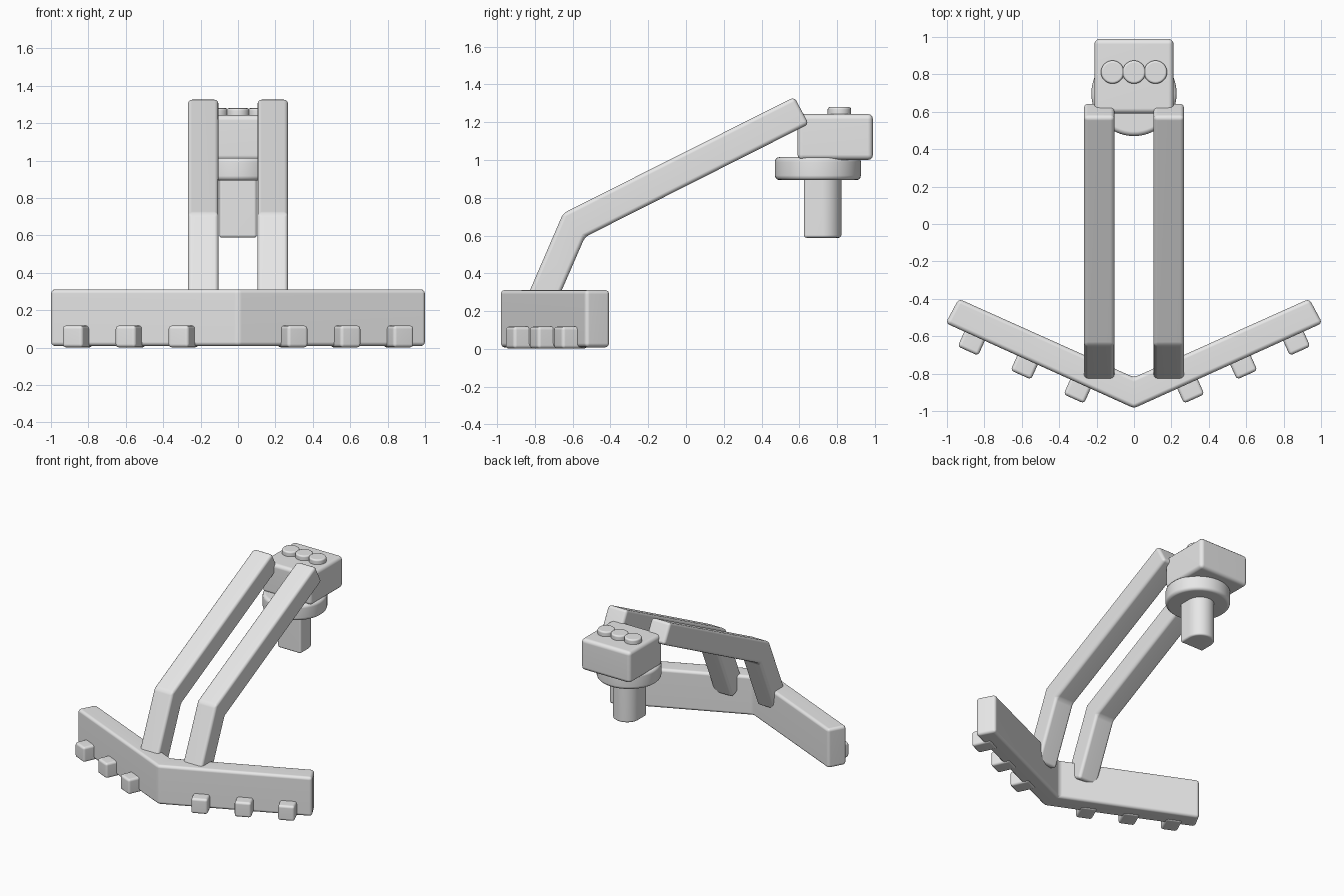
import bpy, bmesh
from math import cos, sin, pi, radians, atan2
from mathutils import Vector, Matrix

cube = bpy.data.objects.get("Cube")
if cube:
    bpy.data.objects.remove(cube, do_unlink=True)

GREY = (0.8, 0.8, 0.8, 1.0)
grey = bpy.data.materials.new("plain grey")
grey.use_nodes = True
grey.diffuse_color = GREY
grey.node_tree.nodes["Principled BSDF"].inputs["Base Color"].default_value = GREY


def prism(name, outline, low, high, along="z", bevel=0.022):
    """Extrude an outline from low to high, then round its sharp edges.
    along 'z': outline is (x, y); along 'x': outline is (y, z)."""
    bm = bmesh.new()

    def place(p, h):
        return (p[0], p[1], h) if along == "z" else (h, p[0], p[1])

    face = bm.faces.new([bm.verts.new(place(p, low)) for p in outline])
    top = bmesh.ops.extrude_face_region(bm, geom=[face])["geom"]
    shift = Vector(place((0, 0), high - low))
    bmesh.ops.translate(bm, vec=shift, verts=[v for v in top if isinstance(v, bmesh.types.BMVert)])
    bmesh.ops.recalc_face_normals(bm, faces=bm.faces)
    edges = [e for e in bm.edges if e.calc_face_angle(0) > radians(30)]
    bmesh.ops.bevel(bm, geom=edges, offset=bevel, segments=3, profile=0.5,
                    affect="EDGES", clamp_overlap=True)
    bmesh.ops.recalc_face_normals(bm, faces=bm.faces)
    mesh = bpy.data.meshes.new(name)
    bm.to_mesh(mesh)
    bm.free()
    mesh.materials.append(grey)
    ob = bpy.data.objects.new(name, mesh)
    bpy.context.scene.collection.objects.link(ob)
    bpy.ops.object.select_all(action="DESELECT")
    ob.select_set(True)
    bpy.context.view_layer.objects.active = ob
    bpy.ops.object.shade_smooth_by_angle(angle=radians(45))
    ob.modifiers.new("even shading", "WEIGHTED_NORMAL").keep_sharp = True
    return ob


def circle(x, y, r, start=0, sweep=2 * pi, n=40):
    steps = n if sweep > 6 else n + 1
    return [(x + r * cos(start + sweep * i / n), y + r * sin(start + sweep * i / n))
            for i in range(steps)]


def box(w, d, y):
    return [(-w, y), (w, y), (w, y + d), (-w, y + d)]


# V-shaped blade
half = [(0, -0.985), (1.007, -0.53), (0.937, -0.4), (0, -0.82)]
blade = half + [(-x, y) for x, y in half[2:0:-1]]
prism("blade", blade, 0.008, 0.312)

# Teeth along the outer face of each wing
slant = atan2(0.45, 1)
for side, label in ((1, "left"), (-1, "right")):
    for i in range(3):
        centre = Vector((0.322 + 0.283 * i, -0.935 + 0.128 * i))
        turn = Matrix.Rotation(slant, 2)
        corners = [centre + turn @ Vector((a * 0.06, b))
                   for a, b in ((-1, 0), (1, 0), (1, 0.15), (-1, 0.15))]
        prism(f"{label}_tooth_{i + 1}", [(side * c.x, c.y) for c in corners],
              0.001, 0.118, bevel=0.018)

# Pair of bent arms
arm = [(-0.865, 0.22), (-0.65, 0.718), (0.573, 1.333),
       (0.65, 1.19), (-0.535, 0.592), (-0.725, 0.155)]
for side, label in ((1, "left"), (-1, "right")):
    low, high = sorted((side * 0.104, side * 0.268))
    prism(f"{label}_arm", arm, low, high, along="x")

# Head block, collar disc and post with a flat front and round back
prism("head_block", box(0.212, 0.4, 0.59), 1.0, 1.243, bevel=0.028)
prism("collar", circle(0, 0.698, 0.228, n=56), 0.893, 1.015, bevel=0.025)
post = [(-0.1, 0.625), (0.1, 0.625)] + circle(0, 0.722, 0.1, 0, pi, n=24)
prism("post", post, 0.588, 0.93, bevel=0.014)

# Row of three buttons on the head
for i, x in enumerate((-0.115, 0, 0.115)):
    prism(f"button_{i + 1}", circle(x, 0.812, 0.062, n=28), 1.22, 1.28, bevel=0.012)
